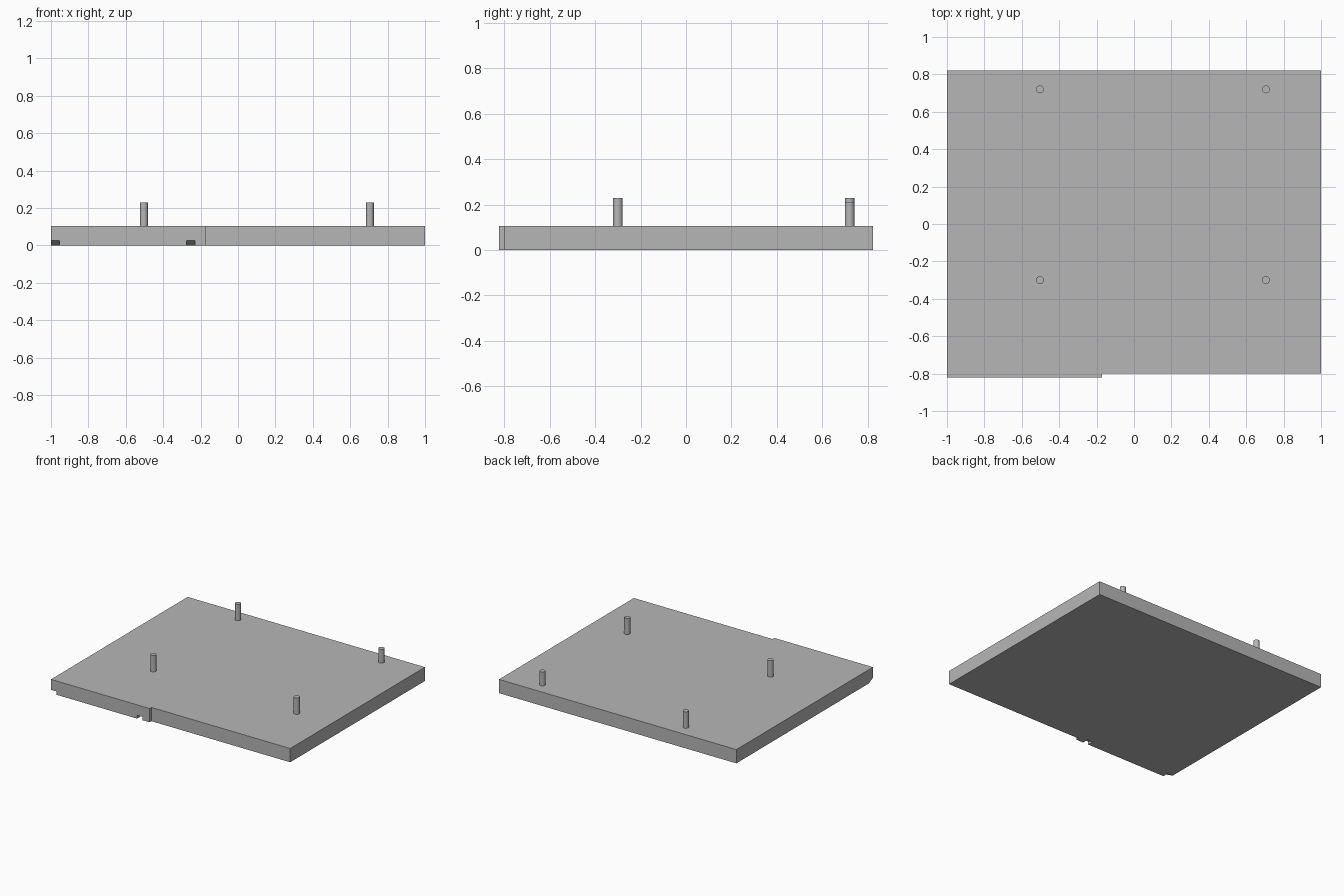
import bpy
import bmesh
from mathutils import Vector

cube = bpy.data.objects.get("Cube")
if cube:
    bpy.data.objects.remove(cube, do_unlink=True)

# One grey for everything
grey = bpy.data.materials.new("mid grey")
grey.use_nodes = True
grey.diffuse_color = (0.47, 0.47, 0.47, 1)
grey.node_tree.nodes["Principled BSDF"].inputs["Base Color"].default_value = grey.diffuse_color


def prism(name, outline, direction):
    """Closed solid made by sweeping a flat outline along a direction."""
    bm = bmesh.new()
    face = bm.faces.new([bm.verts.new(p) for p in outline])
    swept = bmesh.ops.extrude_face_region(bm, geom=[face])
    verts = [v for v in swept["geom"] if isinstance(v, bmesh.types.BMVert)]
    bmesh.ops.translate(bm, verts=verts, vec=Vector(direction))
    bmesh.ops.recalc_face_normals(bm, faces=bm.faces)
    mesh = bpy.data.meshes.new(name)
    bm.to_mesh(mesh)
    bm.free()
    mesh.materials.append(grey)
    obj = bpy.data.objects.new(name, mesh)
    bpy.context.collection.objects.link(obj)
    return obj


THICK, BACK, FRONT, STEP_Y, STEP_X = 0.105, 0.822, -0.822, -0.80, -0.17

# Base plate with a shallow step along the front edge
plate = prism("base_plate",
              [(-1, FRONT, 0), (STEP_X, FRONT, 0), (STEP_X, STEP_Y, 0),
               (1, STEP_Y, 0), (1, BACK, 0), (-1, BACK, 0)],
              (0, 0, THICK))

# Two sloped pry notches under the front edge
for side, x0, x1 in (("corner", -1.02, -0.955), ("step", -0.275, -0.23)):
    slope = 0.5
    depth, over = 0.05, 0.02
    y_in, y_out = FRONT + depth + over, FRONT - over
    cutter = prism(side + "_notch_cutter",
                   [(x0, y_in, -over * slope), (x0, y_out, -over * slope),
                    (x0, y_out, (depth + over) * slope)],
                   (x1 - x0, 0, 0))
    cutter.hide_render = True
    cutter.hide_viewport = True
    cut = plate.modifiers.new(side + "_notch", 'BOOLEAN')
    cut.object = cutter
    cut.operation = 'DIFFERENCE'
    cut.solver = 'EXACT'

# Upright locating pins, the back left one slightly shorter
for name, x, y, top in (("front_right_pin", -0.503, -0.30, 0.23),
                        ("front_left_pin", 0.705, -0.30, 0.23),
                        ("back_right_pin", -0.503, 0.72, 0.23),
                        ("back_left_pin", 0.705, 0.72, 0.21)):
    bottom = THICK - 0.01
    bpy.ops.mesh.primitive_cylinder_add(vertices=32, radius=0.021, depth=top - bottom,
                                        location=(x, y, (top + bottom) / 2))
    pin = bpy.context.object
    pin.name = name
    pin.data.materials.append(grey)
    bpy.ops.object.shade_smooth_by_angle()
